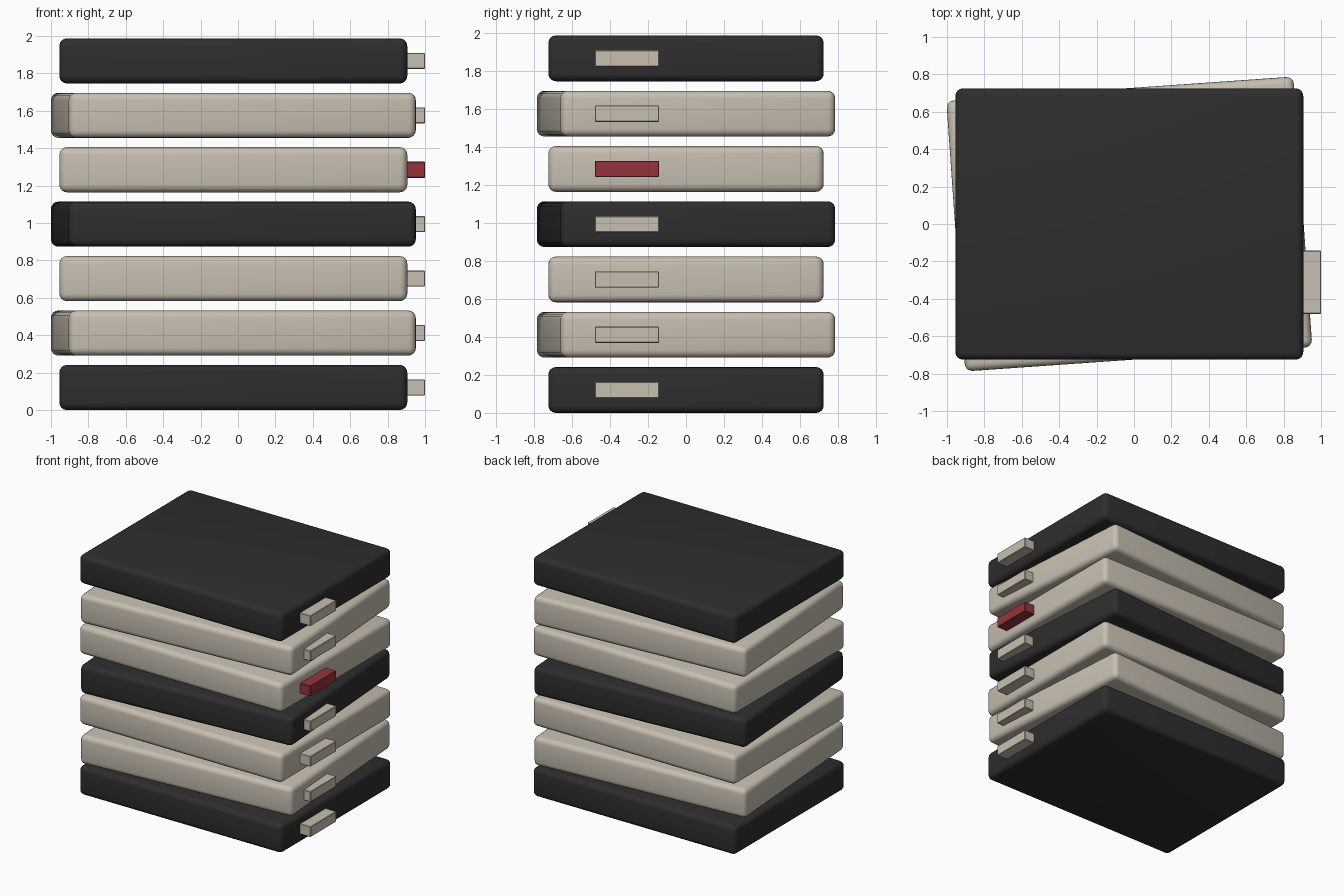
import bpy, bmesh, math
from mathutils import Matrix, Vector

if "Cube" in bpy.data.objects:
    bpy.data.objects.remove(bpy.data.objects["Cube"])


def make_material(name, color):
    m = bpy.data.materials.new(name)
    m.diffuse_color = (*color, 1.0)
    m.use_nodes = True
    m.node_tree.nodes["Principled BSDF"].inputs["Base Color"].default_value = m.diffuse_color
    return m


cream = make_material("warm cream", (0.57, 0.52, 0.44))
black = make_material("charcoal black", (0.027, 0.027, 0.027))
red = make_material("deep red", (0.30, 0.034, 0.046))


def rounded_box(name, size, center, radius, segments, material, turn=0.0):
    """Box with bevelled edges, turned about z by the given degrees."""
    me = bpy.data.meshes.new(name)
    bm = bmesh.new()
    bmesh.ops.create_cube(bm, size=1.0)
    bmesh.ops.scale(bm, vec=Vector(size), verts=bm.verts)
    bmesh.ops.bevel(bm, geom=bm.edges[:], offset=radius, segments=segments,
                    profile=0.5, affect='EDGES')
    bmesh.ops.rotate(bm, cent=(0, 0, 0), verts=bm.verts,
                     matrix=Matrix.Rotation(math.radians(turn), 3, 'Z'))
    bm.to_mesh(me)
    bm.free()
    me.materials.append(material)
    ob = bpy.data.objects.new(name, me)
    ob.location = center
    bpy.context.collection.objects.link(ob)
    bpy.context.view_layer.objects.active = ob
    ob.select_set(True)
    bpy.ops.object.shade_smooth_by_angle(angle=math.radians(35))
    ob.select_set(False)
    return ob


HEIGHT, STEP = 0.241, 0.291

# Stack of seven slabs, every other one slightly turned, each with a side tab
for i in range(7):
    z = HEIGHT / 2 + i * STEP
    rounded_box(f"slab_{i + 1}", (1.86, 1.45, HEIGHT), (-0.025, 0, z), 0.04, 4,
                black if i % 3 == 0 else cream, turn=4 if i % 2 else 0)
    rounded_box(f"tab_{i + 1}", (0.19, 0.338, 0.086), (0.905, -0.311, z), 0.004, 1,
                red if i == 4 else cream)
